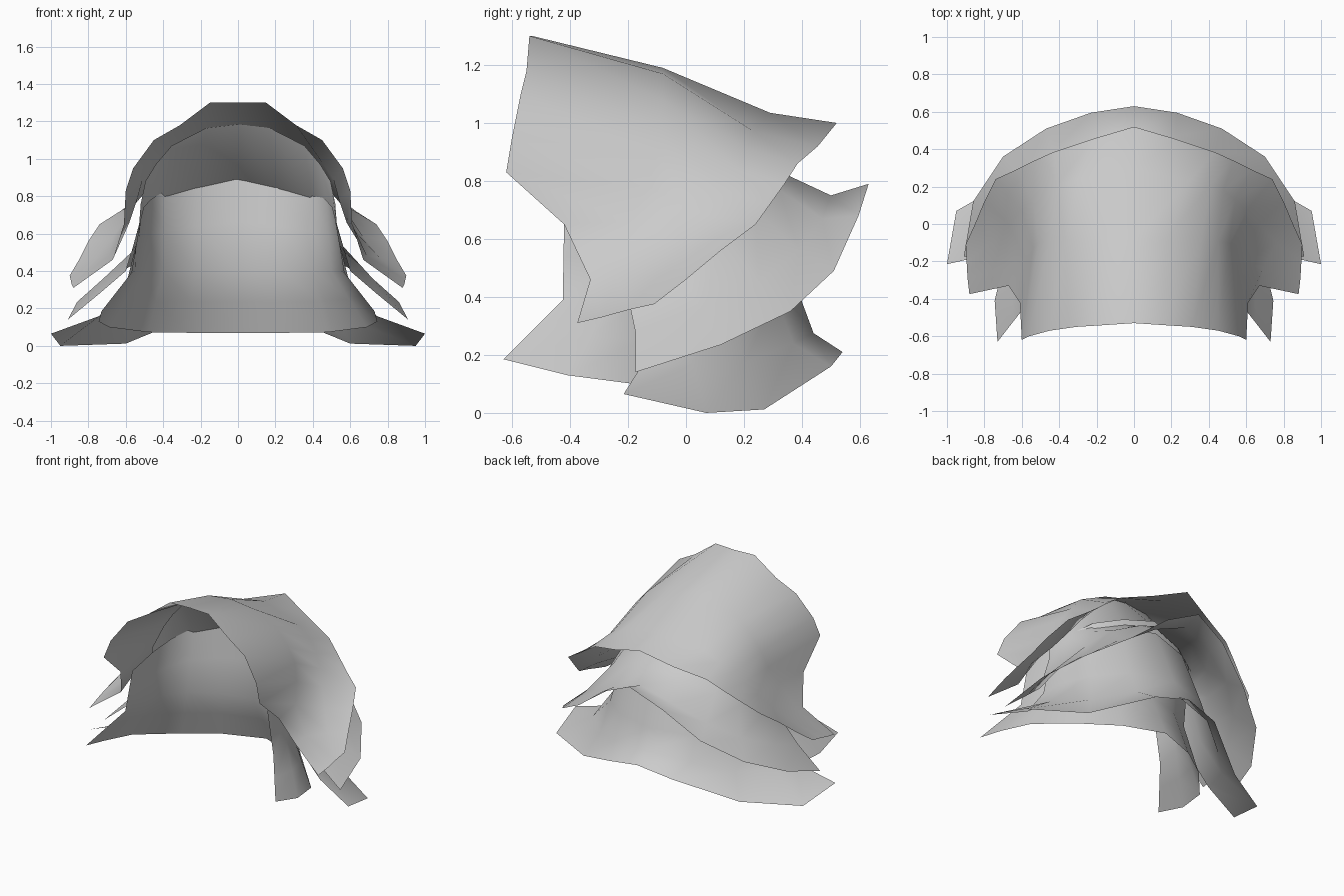
import bpy


def sheet(name, *rows):
    """Thin mirrored sheet; each row runs from the centre line to the right side."""
    verts, faces = [], []
    n = 2 * len(rows[0]) - 1
    for row in rows:
        verts += [(-x, y, z) for x, y, z in row[:0:-1]] + list(row)
    for i in range(len(rows) - 1):
        for j in range(n - 1):
            a = i * n + j
            faces.append((a, a + 1, a + n + 1, a + n))
    mesh = bpy.data.meshes.new(name)
    mesh.from_pydata(verts, [], faces)
    mesh.update()
    for p in mesh.polygons:
        p.use_smooth = True
    obj = bpy.data.objects.new(name, mesh)
    bpy.context.collection.objects.link(obj)
    return obj


def between(a, b, t):
    """Row lying between two rows."""
    return [tuple(p + (q - p) * t for p, q in zip(u, v)) for u, v in zip(a, b)]


# Top cap: arcs from the front opening to the flared back hem
front = [(0, -.53, 1.3), (.15, -.54, 1.3), (.31, -.55, 1.18), (.45, -.57, 1.1), (.56, -.6, .95),
         (.6, -.62, .83), (.61, -.42, .65), (.67, -.33, .46), (.88, -.375, .31)]
crown = [(0, -.08, 1.19), (.17, -.08, 1.17), (.36, -.08, 1.08), (.45, -.09, .98), (.51, -.1, .89),
         (.54, -.13, .78), (.58, -.2, .66), (.69, -.24, .48), (.89, -.29, .33)]
slope = [(0, .29, 1.035), (.3, .235, .97), (.41, .21, .91), (.48, .18, .84), (.54, .13, .77),
         (.6, .07, .68), (.67, 0, .58), (.76, -.1, .47), (.895, -.2, .355)]
hem = [(0, .52, 1), (.22, .455, .92), (.43, .385, .86), (.53, .34, .79), (.63, .29, .72),
       (.74, .24, .65), (.8, .12, .56), (.85, 0, .46), (.9, -.11, .375)]
sheet("top_cap_layer", front, crown, slope, hem)

# Middle layer: hangs from under the crown, flaring out at its hem
sheet("middle_layer",
      [(0, -.08, 1.185), (.17, -.08, 1.165), (.355, -.08, 1.07), (.44, -.09, .97), (.495, -.11, .88), (.52, -.2, .76)],
      [(0, .22, .865), (.21, .18, .82), (.4, .08, .765), (.48, -.03, .73), (.515, -.12, .7), (.53, -.2, .63)],
      [(0, .35, .82), (.21, .32, .77), (.39, .24, .7), (.5, .13, .6), (.57, -.02, .5), (.6, -.2, .4)],
      [(0, .5, .75), (.22, .47, .67), (.43, .39, .56), (.6, .25, .45), (.72, .05, .36), (.74, -.175, .28)],
      [(0, .63, .79), (.23, .595, .68), (.47, .51, .49), (.7, .36, .35), (.86, .12, .235), (.91, -.175, .14)])

# Lower layer: wide skirt sweeping out to the side tips
sheet("lower_layer",
      [(0, .21, .84), (.25, .17, .79), (.42, .06, .73), (.5, -.05, .67), (.52, -.2, .64)],
      [(0, .39, .41), (.29, .31, .4), (.48, .15, .38), (.57, -.03, .37), (.59, -.18, .36)],
      [(0, .44, .275), (.29, .37, .24), (.52, .2, .17), (.7, .02, .17), (.74, -.155, .16)],
      [(0, .54, .21), (.24, .5, .16), (.6, .27, .012), (.95, .07, 0), (1, -.215, .065)])

# Inner layer: bell-shaped lining under the middle layer, with two front side locks
top = [(0, .2, .93), (.22, .16, .88), (.39, .07, .83), (.47, -.06, .78), (.505, -.2, .74), (.52, -.42, .68)]
neck = [(0, .17, .4), (.23, .11, .4), (.4, .01, .4), (.5, -.12, .4), (.55, -.25, .4), (.57, -.425, .39)]
rim = [(0, .31, .07), (.27, .21, .07), (.48, .06, .073), (.69, -.18, .1), (.745, -.41, .13), (.73, -.63, .185)]
sheet("inner_layer", top, between(top, neck, .5), neck, between(neck, rim, .5), rim)
